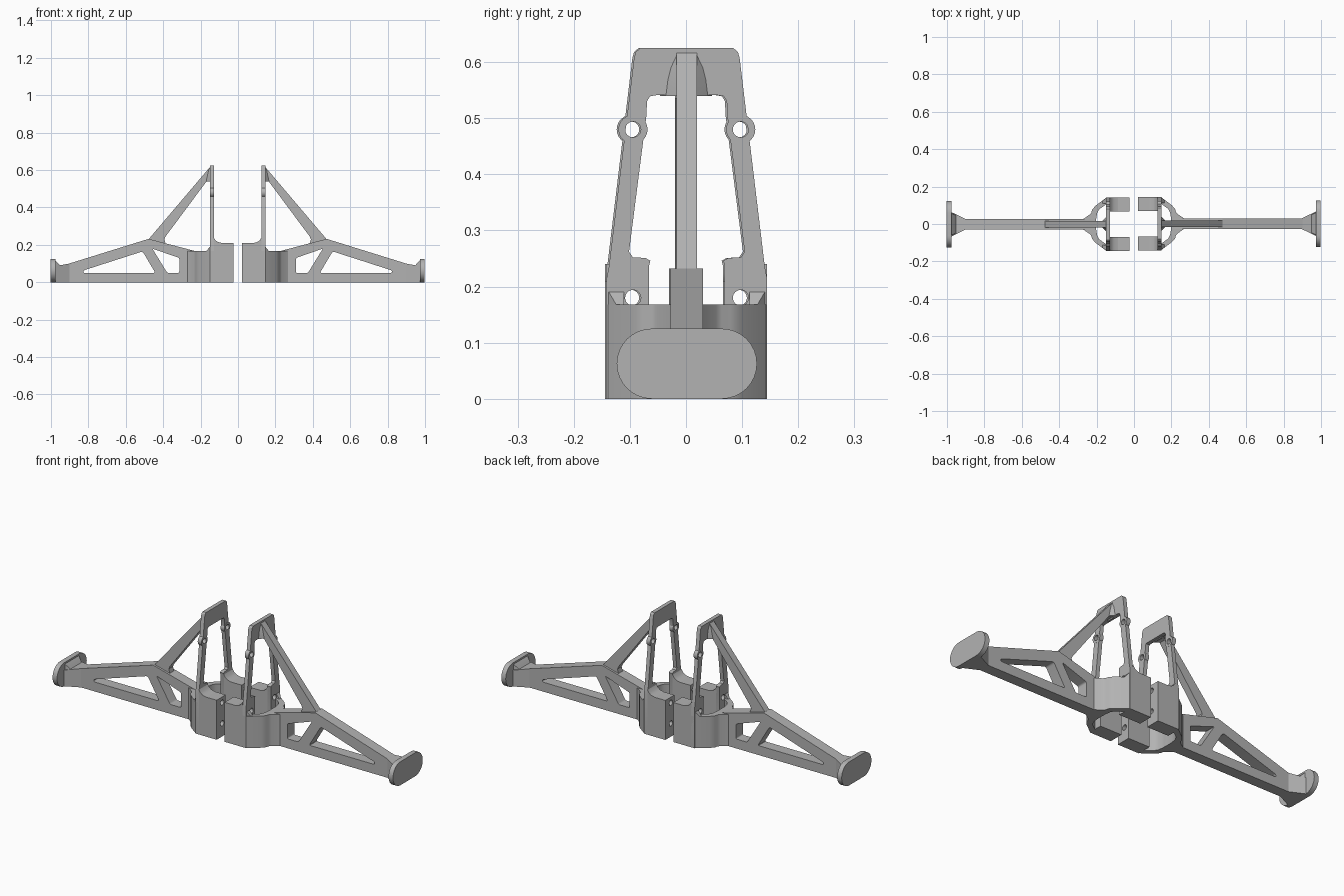
import bpy, bmesh, math
from mathutils import Matrix, Vector

if "Cube" in bpy.data.objects:
    bpy.data.objects.remove(bpy.data.objects["Cube"])

gray = bpy.data.materials.new("plain gray")
gray.diffuse_color = (0.45, 0.45, 0.45, 1)
gray.use_nodes = True
gray.node_tree.nodes["Principled BSDF"].inputs["Base Color"].default_value = gray.diffuse_color

PLAN = Matrix.Identity(4)                                     # profile (x, y), extruded in z
SIDE = Matrix(((1, 0, 0, 0), (0, 0, -1, 0), (0, 1, 0, 0), (0, 0, 0, 1)))   # profile (x, z), along y
FACE = Matrix(((0, 0, 1, 0), (1, 0, 0, 0), (0, 1, 0, 0), (0, 0, 0, 1)))    # profile (y, z), along x


def rounded(pts, r, seg=5):
    """Round every corner of a polygon."""
    out = []
    for i, p in enumerate(pts):
        p, a, b = Vector(p), Vector(pts[i - 1]), Vector(pts[(i + 1) % len(pts)])
        s = p + (a - p).normalized() * min(r, (a - p).length * 0.45)
        e = p + (b - p).normalized() * min(r, (b - p).length * 0.45)
        for k in range(seg + 1):
            t = k / seg
            out.append(s * (1 - t) ** 2 + p * 2 * t * (1 - t) + e * t * t)
    return out


def circle(cx, cy, r, n=24):
    return [(cx + r * math.cos(math.tau * k / n), cy + r * math.sin(math.tau * k / n)) for k in range(n)]


def place(name, mesh):
    """Put a part on the right half and its mirror image on the left half."""
    for side, sx in (("right", 1), ("left", -1)):
        me = mesh.copy()
        me.transform(Matrix.Translation((-0.002, 0.0015 * sx, 0)) @ Matrix.Diagonal((sx, 1, 1, 1)))
        bm = bmesh.new()
        bm.from_mesh(me)
        bmesh.ops.remove_doubles(bm, verts=bm.verts, dist=1e-5)
        bmesh.ops.recalc_face_normals(bm, faces=bm.faces)
        bm.to_mesh(me)
        bm.free()
        me.materials.clear()
        me.materials.append(gray)
        for p in me.polygons:
            p.use_smooth = True
            p.material_index = 0
        me.set_sharp_from_angle(angle=math.radians(30))
        me.name = f"{side}_{name}"
        bpy.context.collection.objects.link(bpy.data.objects.new(me.name, me))
    bpy.data.meshes.remove(mesh)


def plate(name, loops, lo, hi, axes):
    """Extrude an outline (first loop) with holes (other loops) from lo to hi."""
    cu = bpy.data.curves.new(name, 'CURVE')
    cu.dimensions, cu.fill_mode, cu.extrude = '2D', 'BOTH', (hi - lo) / 2
    for pts in loops:
        sp = cu.splines.new('POLY')
        sp.points.add(len(pts) - 1)
        for q, p in zip(sp.points, pts):
            q.co = (p[0], p[1], 0, 1)
        sp.use_cyclic_u = True
    ob = bpy.data.objects.new(name, cu)
    bpy.context.collection.objects.link(ob)
    bpy.context.view_layer.update()
    me = bpy.data.meshes.new_from_object(ob.evaluated_get(bpy.context.evaluated_depsgraph_get()))
    bpy.data.objects.remove(ob)
    bpy.data.curves.remove(cu)
    shift = -(lo + hi) / 2 if axes is SIDE else (lo + hi) / 2
    me.transform(axes @ Matrix.Translation((0, 0, shift)))
    place(name, me)


def hull(name, pts):
    """Convex block; every point is repeated at -y when the first value is given as a pair."""
    bm = bmesh.new()
    for p in pts:
        bm.verts.new(p)
    res = bmesh.ops.convex_hull(bm, input=bm.verts)
    bmesh.ops.delete(bm, geom=list({v for v in res["geom_interior"] if isinstance(v, bmesh.types.BMVert)}),
                     context='VERTS')
    me = bpy.data.meshes.new(name)
    bm.to_mesh(me)
    bm.free()
    place(name, me)


def both(pts):
    return [(x, y * s, z) for x, y, z in pts for s in (1, -1)]


# Truss arm with two openings
arm = [(0.2, 0), (0.975, 0), (0.975, 0.077), (0.476, 0.232), (0.232, 0.168), (0.2, 0.168)]
long_hole = rounded([(0.825, 0.05), (0.825, 0.063), (0.508, 0.165), (0.44, 0.05)], 0.012)
short_hole = rounded([(0.376, 0.05), (0.456, 0.18), (0.312, 0.13), (0.312, 0.05)], 0.008)
plate("arm", [arm, long_hole, short_hole], -0.029, 0.029, SIDE)

# Diagonal brace up to the tower
plate("brace", [[(0.476, 0.23), (0.142, 0.623), (0.142, 0.535), (0.152, 0.542), (0.168, 0.537),
                 (0.385, 0.245), (0.392, 0.23), (0.383, 0.2), (0.44, 0.19)]], -0.018, 0.018, SIDE)
hull("brace_gusset", both([(0.14, 0.045, 0.54), (0.168, 0.018, 0.54), (0.14, 0.04, 0.58),
                           (0.155, 0.018, 0.6), (0.14, 0.019, 0.623)]))

# Foot pad and the flare behind it
pad = [(s * 0.0625 + 0.0625 * math.cos(a), 0.0625 + 0.0625 * math.sin(a))
       for s in (1, -1) for a in [(-0.5 + k / 16) * math.pi + (math.pi if s < 0 else 0) for k in range(17)]]
plate("foot_pad", [pad], 0.974, 1.0, FACE)
hull("foot_flare", both([(0.9, 0.029, 0), (0.9, 0.029, 0.1), (0.945, 0.05, 0.086),
                         (0.976, 0.066, 0), (0.976, 0.066, 0.086)]))
hull("foot_fillet", both([(0.942, 0.045, 0.08), (0.945, 0.045, 0.086), (0.965, 0.055, 0.098),
                          (0.976, 0.06, 0.118), (0.976, 0.06, 0.08)]))

# Curved collar wall joining arm and jaws
outer = [(0.268, 0.029), (0.235, 0.052), (0.226, 0.062), (0.222, 0.078), (0.205, 0.098),
         (0.145, 0.143), (0.12, 0.143)]
inner = [(0.12, 0.115), (0.145, 0.108), (0.184, 0.08), (0.195, 0.06), (0.2, 0.03)]
half = outer + inner
plate("collar", [half + [(x, -y) for x, y in reversed(half)]], 0, 0.168, PLAN)

# Bolted tower frame with slanted legs
BOLTS = [(0.096, 0.07), (0.096, 0.18)]
leg = [(0.143, 0), (0.143, 0.215), (0.139, 0.235), (0.094, 0.608), (0.091, 0.618), (0.083, 0.625)]
gap = [(0.067, 0), (0.067, 0.238), (0.065, 0.246), (0.074, 0.251), (0.096, 0.252), (0.103, 0.262),
       (0.072, 0.505), (0.071, 0.53), (0.066, 0.539), (0.055, 0.541)]
frame = leg + [(-y, z) for y, z in reversed(leg)] + [(-y, z) for y, z in gap] + list(reversed(gap))
holes = [circle(s * y, z, 0.014) for s in (1, -1) for y, z in BOLTS + [(0.096, 0.48)]]
plate("tower_frame", [frame] + holes, 0.127, 0.148, FACE)

for s, end in ((1, "back"), (-1, "front")):
    # Boss around the upper bolt hole
    plate(f"{end}_boss", [circle(s * 0.096, 0.48, 0.026), circle(s * 0.096, 0.48, 0.014)],
          0.1265, 0.1485, FACE)
    # Clamp jaw with bolt holes
    jaw = [(s * 0.067, 0), (s * 0.143, 0), (s * 0.143, 0.21), (s * 0.067, 0.21)]
    plate(f"{end}_jaw", [jaw] + [circle(s * y, z, 0.014) for y, z in BOLTS], 0.0225, 0.127, FACE)
    # Fillet from jaw top to tower
    lo, hi = sorted((s * 0.067, s * 0.143))
    plate(f"{end}_jaw_fillet", [[(0.08, 0.209), (0.128, 0.209), (0.128, 0.24), (0.118, 0.224),
                                 (0.105, 0.215)]], lo, hi, SIDE)
    # Small wedge at the collar's outer corner
    hull(f"{end}_corner_wedge", [(x, s * y, z) for x, y, z in
         [(0.147, 0.112, 0.16), (0.147, 0.14, 0.16), (0.147, 0.112, 0.192), (0.147, 0.14, 0.192),
          (0.166, 0.112, 0.168), (0.166, 0.126, 0.168), (0.166, 0.112, 0.16), (0.166, 0.126, 0.16)]])
